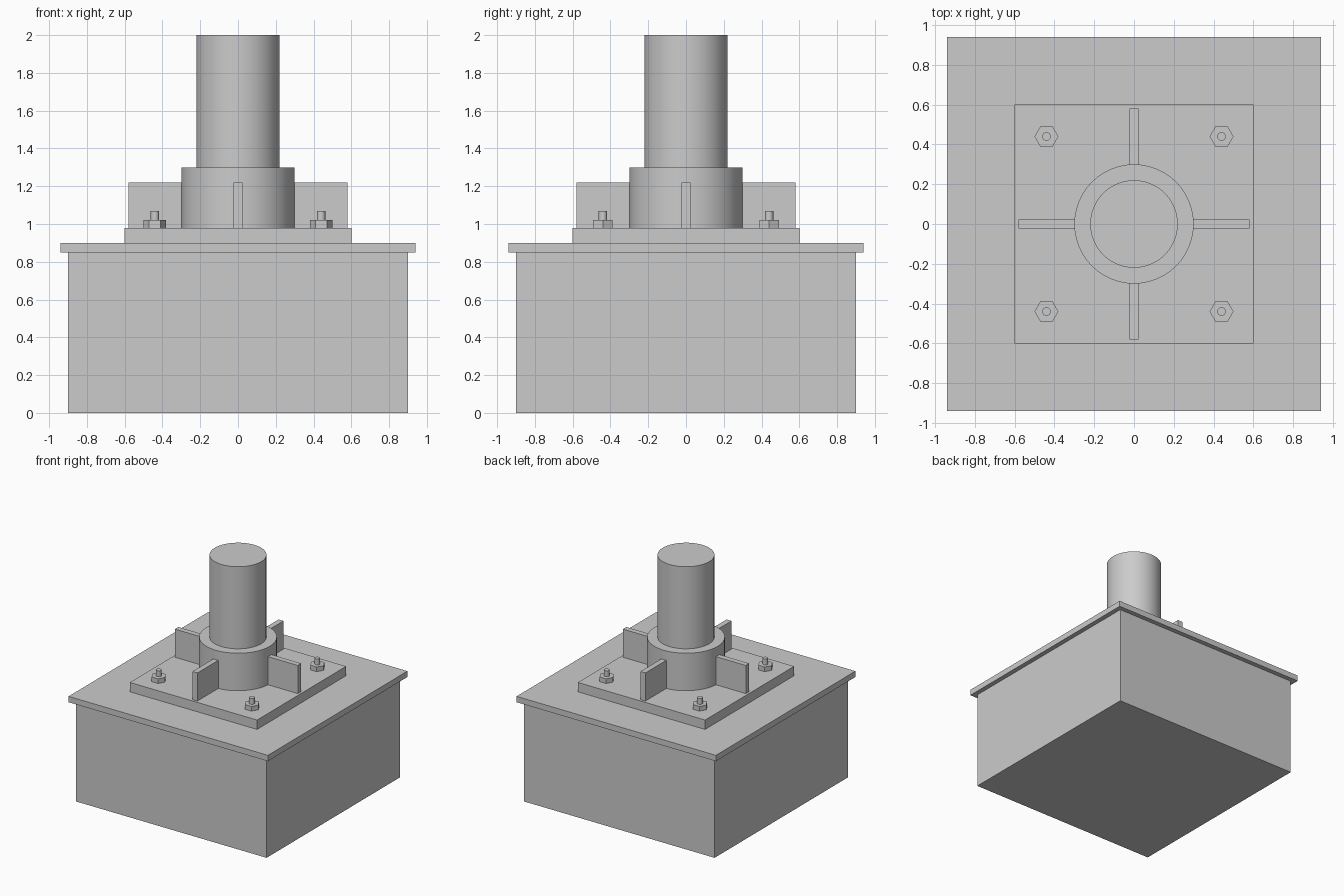
import bpy
from math import cos, sin, pi, radians

if "Cube" in bpy.data.objects:
    bpy.data.objects.remove(bpy.data.objects["Cube"])


def box(name, sx, sy, z0, z1, x=0, y=0):
    bpy.ops.mesh.primitive_cube_add(size=1, location=(x, y, (z0 + z1) / 2))
    ob = bpy.context.object
    ob.name = name
    ob.scale = (sx, sy, z1 - z0)
    bpy.ops.object.transform_apply(location=False, rotation=False, scale=True)
    return ob


def rod(name, radius, z0, z1, x=0, y=0, sides=48, turn=0, smooth=True):
    bpy.ops.mesh.primitive_cylinder_add(
        vertices=sides, radius=radius, depth=z1 - z0,
        location=(x, y, (z0 + z1) / 2), rotation=(0, 0, turn))
    ob = bpy.context.object
    ob.name = name
    if smooth:
        bpy.ops.object.shade_smooth_by_angle(angle=radians(35))
    return ob


# Foundation block, overhanging cap and base plate
box("foundation_block", 1.8, 1.8, 0, 0.85)
box("foundation_cap", 1.88, 1.88, 0.85, 0.90)
box("base_plate", 1.2, 1.2, 0.90, 0.98)

# Post and its collar
rod("collar", 0.30, 0.98, 1.30)
rod("post", 0.22, 0.98, 2.0)

# Four stiffener ribs around the collar
for i in range(4):
    a = i * pi / 2
    rib = box(f"stiffener_rib_{i + 1}", 0.30, 0.046, 0.98, 1.22,
              0.43 * cos(a), 0.43 * sin(a))
    rib.rotation_euler.z = a

# Hex nuts and anchor bolts at the plate corners
corners = [(sx * 0.44, sy * 0.44) for sx in (-1, 1) for sy in (-1, 1)]
for i, (x, y) in enumerate(corners, 1):
    rod(f"hex_nut_{i}", 0.06, 0.98, 1.02, x, y, sides=6, turn=pi / 6, smooth=False)
    rod(f"anchor_bolt_{i}", 0.022, 0.98, 1.07, x, y, sides=16)
